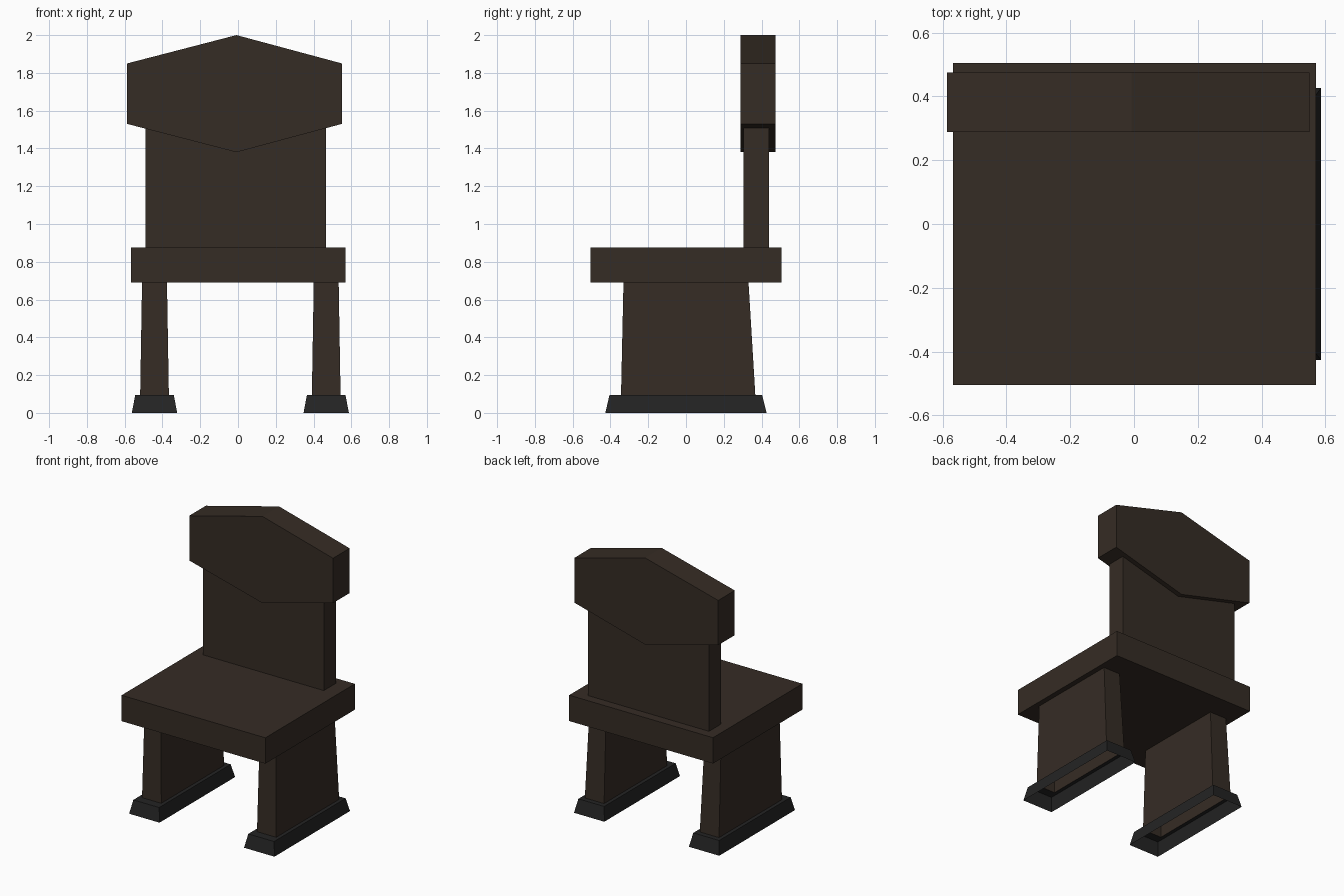
import bpy
import bmesh

if "Cube" in bpy.data.objects:
    bpy.data.objects.remove(bpy.data.objects["Cube"])


def material(name, rgb):
    m = bpy.data.materials.new(name)
    m.diffuse_color = (*rgb, 1)
    m.use_nodes = True
    m.node_tree.nodes["Principled BSDF"].inputs["Base Color"].default_value = m.diffuse_color
    return m


WOOD = material("dark wood", (0.036, 0.025, 0.018))
RUBBER = material("charcoal foot", (0.017, 0.017, 0.017))


def finish(name, bm, mat):
    bmesh.ops.recalc_face_normals(bm, faces=bm.faces)
    mesh = bpy.data.meshes.new(name)
    bm.to_mesh(mesh)
    bm.free()
    mesh.materials.append(mat)
    ob = bpy.data.objects.new(name, mesh)
    bpy.context.collection.objects.link(ob)
    return ob


def rect(bm, x0, x1, y0, y1, z):
    return [bm.verts.new((x, y, z)) for x, y in ((x0, y0), (x1, y0), (x1, y1), (x0, y1))]


def skin(name, rings, mat, caps):
    """Join rectangles (x0, x1, y0, y1, z) in order, optionally capping the ends."""
    bm = bmesh.new()
    loops = [rect(bm, *r) for r in rings]
    for a, b in zip(loops, loops[1:]):
        for i in range(4):
            j = (i + 1) % 4
            bm.faces.new((a[i], a[j], b[j], b[i]))
    if caps:
        bm.faces.new(loops[0][::-1])
        bm.faces.new(loops[-1])
    return finish(name, bm, mat)


# Seat slab and back panel
skin("seat", [(-0.567, 0.57, -0.505, 0.505, z) for z in (0.69, 0.875)], WOOD, True)
skin("back_panel", [(-0.49, 0.465, 0.305, 0.44, z) for z in (0.875, 1.52)], WOOD, True)

# Six-sided headrest, extruded through its depth
bm = bmesh.new()
outline = [(-0.587, 1.53), (-0.008, 1.38), (0.55, 1.53),
           (0.55, 1.85), (-0.008, 2.0), (-0.587, 1.85)]
face = bm.faces.new([bm.verts.new((x, 0.288, z)) for x, z in outline])
ext = bmesh.ops.extrude_face_region(bm, geom=[face])
bmesh.ops.translate(bm, vec=(0, 0.187, 0),
                    verts=[v for v in ext["geom"] if isinstance(v, bmesh.types.BMVert)])
finish("headrest", bm, WOOD)

# Tapered plank legs, open underneath, in hollow flared feet
for side, cx in (("left", -0.442), ("right", 0.467)):
    foot_hole = (cx - 0.076, cx + 0.076, -0.344, 0.367, 0.095)
    skin(side + "_leg", [foot_hole, (cx - 0.066, cx + 0.066, -0.331, 0.331, 0.69)], WOOD, False)
    skin(side + "_foot", [(cx - 0.12, cx + 0.12, -0.427, 0.427, 0),
                          (cx - 0.102, cx + 0.102, -0.405, 0.403, 0.095),
                          foot_hole], RUBBER, False)
